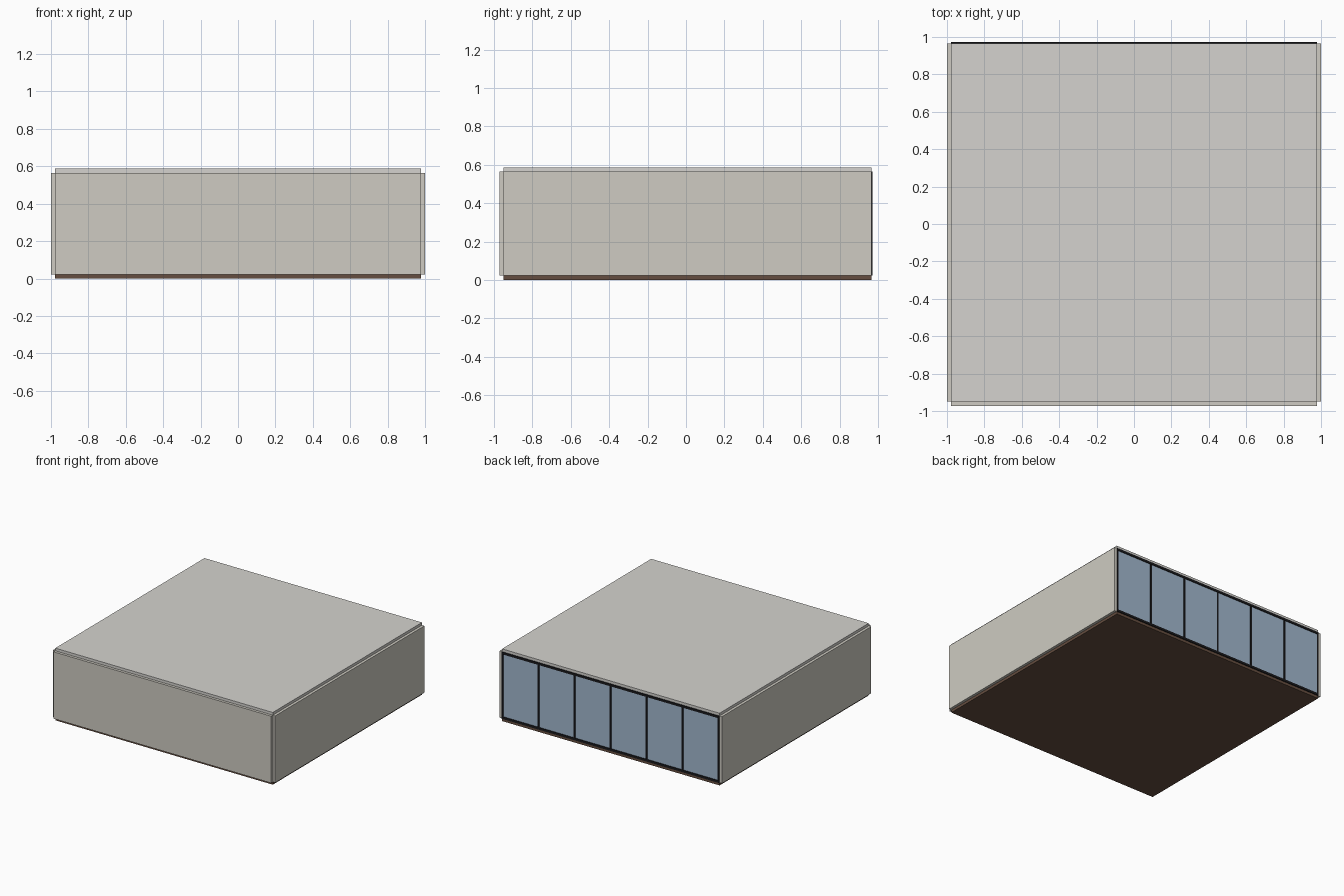
import bpy

if "Cube" in bpy.data.objects:
    bpy.data.objects.remove(bpy.data.objects["Cube"])


def material(name, rgb):
    m = bpy.data.materials.new(name)
    m.diffuse_color = (*rgb, 1)
    m.use_nodes = True
    m.node_tree.nodes["Principled BSDF"].inputs["Base Color"].default_value = m.diffuse_color
    return m


PLASTER = material("plaster", (0.62, 0.60, 0.54))
CEILING = material("ceiling_paint", (0.66, 0.65, 0.62))
WOOD = material("dark_wood", (0.13, 0.075, 0.05))
METAL = material("black_metal", (0.01, 0.01, 0.012))
GLASS = material("glass", (0.36, 0.48, 0.62))


def box(name, x, y, z, mat):
    """Box from (min, max) pairs on each axis."""
    bpy.ops.mesh.primitive_cube_add(size=1, location=[sum(r) / 2 for r in (x, y, z)])
    o = bpy.context.object
    o.name = name
    o.scale = [r[1] - r[0] for r in (x, y, z)]
    bpy.ops.object.transform_apply(location=False, rotation=False, scale=True)
    o.data.materials.append(mat)
    return o


T = 0.022                     # slab thickness
W = 1 - T                     # inner half width
Y0, Y1 = -0.95, 0.966         # inner depth range
Z0, Z1 = T, 0.565             # floor surface and ceiling underside

# Floor and ceiling slabs
box("floor", (-W, W), (Y0, Y1), (0, Z0), WOOD)
box("ceiling", (-W, W), (Y0, Y1), (Z1, Z1 + T), CEILING)

# Three solid walls, set just outside the slabs
box("front_wall", (-W, W), (Y0 - T, Y0), (Z0, Z1), PLASTER)
box("left_wall", (-1, -W), (Y0, Y1), (Z0, Z1), PLASTER)
box("right_wall", (W, 1), (Y0, Y1), (Z0, Z1), PLASTER)

# Window wall: top and bottom rails
R = 0.018
for name, z in (("bottom_rail", Z0), ("top_rail", Z1 - R)):
    box(name, (-W, W), (Y1 - 0.006, 0.973), (z, z + R), METAL)

# Mullions and the six glass panes between them
N, M = 6, 0.014
step = (2 * W - M) / N
for i in range(N + 1):
    x = -W + i * step
    box(f"mullion_{i + 1}", (x, x + M), (Y1 - 0.005, 0.972), (Z0 + R, Z1 - R), METAL)
    if i < N:
        box(f"glass_pane_{i + 1}", (x + M, x + step), (Y1 - 0.002, Y1 + 0.002),
            (Z0 + R, Z1 - R), GLASS)
